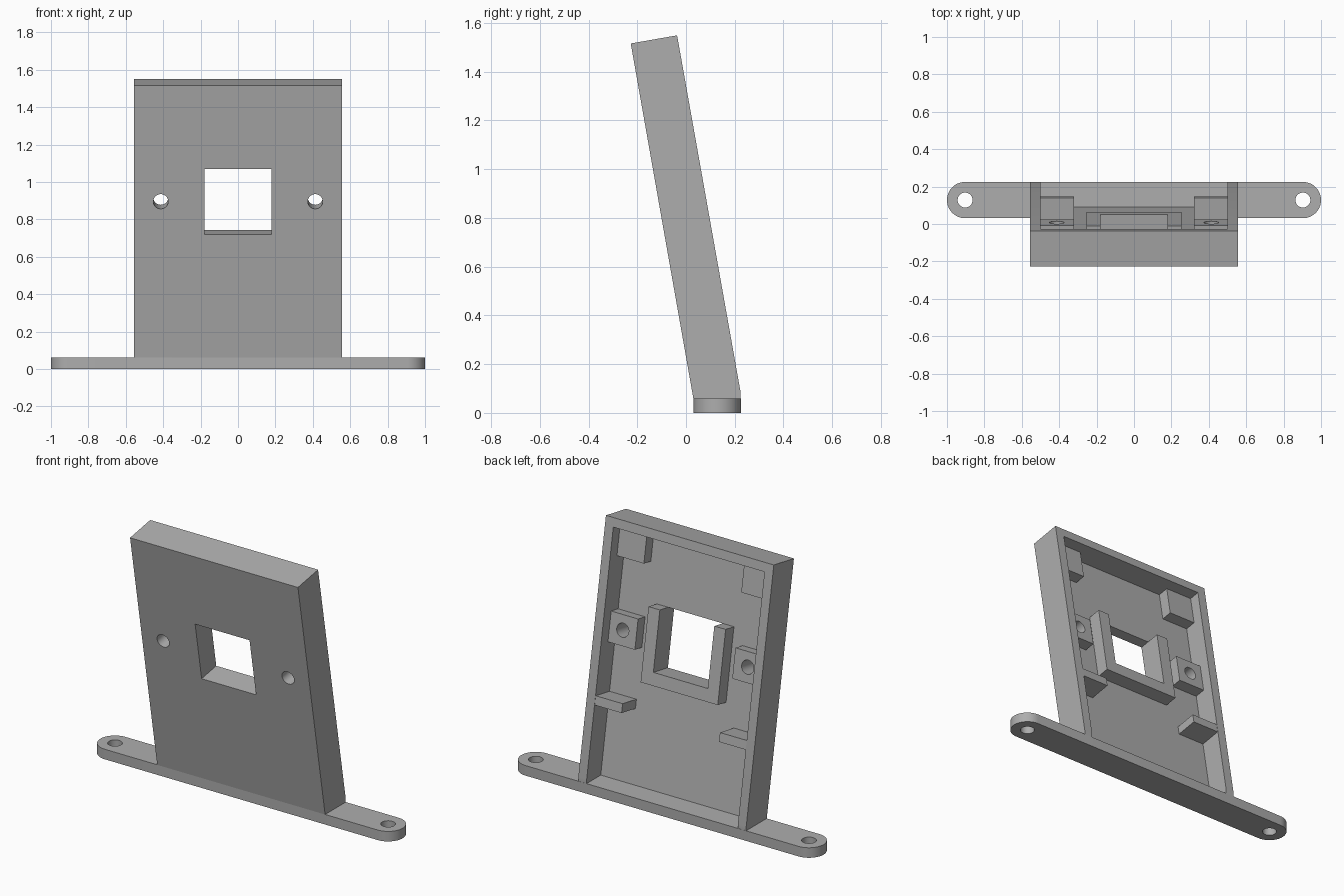
import bpy, bmesh, math
from mathutils import Matrix, Vector

if "Cube" in bpy.data.objects:
    bpy.data.objects.remove(bpy.data.objects["Cube"])

GREY = (0.42, 0.42, 0.42, 1)
mat = bpy.data.materials.new("plain grey")
mat.use_nodes = True
mat.diffuse_color = GREY
mat.node_tree.nodes["Principled BSDF"].inputs["Base Color"].default_value = GREY

# Leaning frame: x across, y = depth behind the front face, z = up the panel
TILT = Matrix.Translation((0, 0.03, 0.06)) @ Matrix.Rotation(math.radians(10), 4, 'X')
FLAT = Matrix.Identity(4)
FLOOR, DEPTH, TOP = 0.06, 0.193, 1.478
WALL_X, IN_X, IN_TOP = 0.555, 0.5, 1.425


def finish(name, bm, matrix):
    bm.transform(matrix)
    bmesh.ops.recalc_face_normals(bm, faces=bm.faces)
    mesh = bpy.data.meshes.new(name)
    bm.to_mesh(mesh)
    bm.free()
    mesh.materials.append(mat)
    obj = bpy.data.objects.new(name, mesh)
    bpy.context.collection.objects.link(obj)
    return obj


def prism(name, points, direction, matrix=TILT):
    """Extrude a closed outline along a direction."""
    bm = bmesh.new()
    face = bm.faces.new([bm.verts.new(p) for p in points])
    out = bmesh.ops.extrude_face_region(bm, geom=[face])
    moved = [v for v in out["geom"] if isinstance(v, bmesh.types.BMVert)]
    bmesh.ops.translate(bm, verts=moved, vec=Vector(direction))
    return finish(name, bm, matrix)


def box(name, x, y, z, matrix=TILT):
    outline = [(x[0], y[0], z[0]), (x[1], y[0], z[0]), (x[1], y[0], z[1]), (x[0], y[0], z[1])]
    return prism(name, outline, (0, y[1] - y[0], 0), matrix)


def rod(x, y, z, radius, axis, matrix):
    bm = bmesh.new()
    bmesh.ops.create_cone(bm, cap_ends=True, segments=48, radius1=radius, radius2=radius, depth=1)
    turn = Matrix.Rotation(math.pi / 2, 4, 'X') if axis == 'Y' else FLAT
    return finish("cutter", bm, matrix @ Matrix.Translation((x, y, z)) @ turn)


def cut(obj, cutters):
    bpy.context.view_layer.objects.active = obj
    for c in cutters:
        c.hide_render = True
        mod = obj.modifiers.new("cut", 'BOOLEAN')
        mod.operation, mod.solver, mod.object = 'DIFFERENCE', 'EXACT', c
        bpy.ops.object.modifier_apply(modifier=mod.name)
        bpy.data.objects.remove(c)


def smooth(obj):
    bpy.ops.object.select_all(action='DESELECT')
    obj.select_set(True)
    bpy.context.view_layer.objects.active = obj
    bpy.ops.object.shade_smooth_by_angle(angle=math.radians(30))


# Base strip with rounded ends and two screw holes
R, MID, END = 0.097, 0.128, 0.903
outline = []
for side in (1, -1):
    for i in range(25):
        a = math.pi * (i / 24 - 0.5)
        outline.append((side * (END + R * math.cos(a)), MID + side * R * math.sin(a), 0))
base = prism("base_strip", outline, (0, 0, 0.06), FLAT)
cut(base, [rod(s * END, MID, 0, 0.04, 'Z', FLAT) for s in (1, -1)])
smooth(base)

# Leaning panel, hollowed from the back, with window and screw holes
front_top = TILT @ Vector((0, 0, TOP))
back_top = TILT @ Vector((0, DEPTH, TOP))
side_profile = [(0.03, 0.06), front_top.yz, back_top.yz, (0.224, 0.085), (0.224, 0.06)]
panel = prism("panel", [(-WALL_X, y, z) for y, z in side_profile], (2 * WALL_X, 0, 0), FLAT)

HOLE_X, WIN, WIN_Z = 0.413, 0.18, (0.67, 1.025)
HOLE_Z = {"upper": 1.338, "lower": 0.848}
cutters = [box("cutter", (-IN_X, IN_X), (FLOOR, 0.6), (-0.5, IN_TOP)),
           box("cutter", (-WIN, WIN), (-0.2, 0.4), WIN_Z)]
cutters += [rod(s * HOLE_X, 0, z, 0.04, 'Y', TILT) for s in (1, -1) for z in HOLE_Z.values()]
cut(panel, cutters)
smooth(panel)

# U-shaped rim around the window, open at the top
rim = 0.255
u_shape = [(-rim, 1.025), (-rim, 0.595), (rim, 0.595), (rim, 1.025),
           (WIN, 1.025), (WIN, 0.67), (-WIN, 0.67), (-WIN, 1.025)]
prism("window_rim", [(x, FLOOR, z) for x, z in u_shape], (0, 0.08, 0))

# Screw posts and support ledges on both sides
for s, label in ((1, "left"), (-1, "right")):
    xs = (s * 0.322, s * IN_X)
    for level, z in HOLE_Z.items():
        post = box(f"{level}_post_{label}", xs, (FLOOR, 0.127), (z - 0.088, z + 0.087))
        cut(post, [rod(s * HOLE_X, 0, z, 0.04, 'Y', TILT)])
        smooth(post)
    box(f"ledge_{label}", xs, (FLOOR, DEPTH), (0.413, 0.466))
